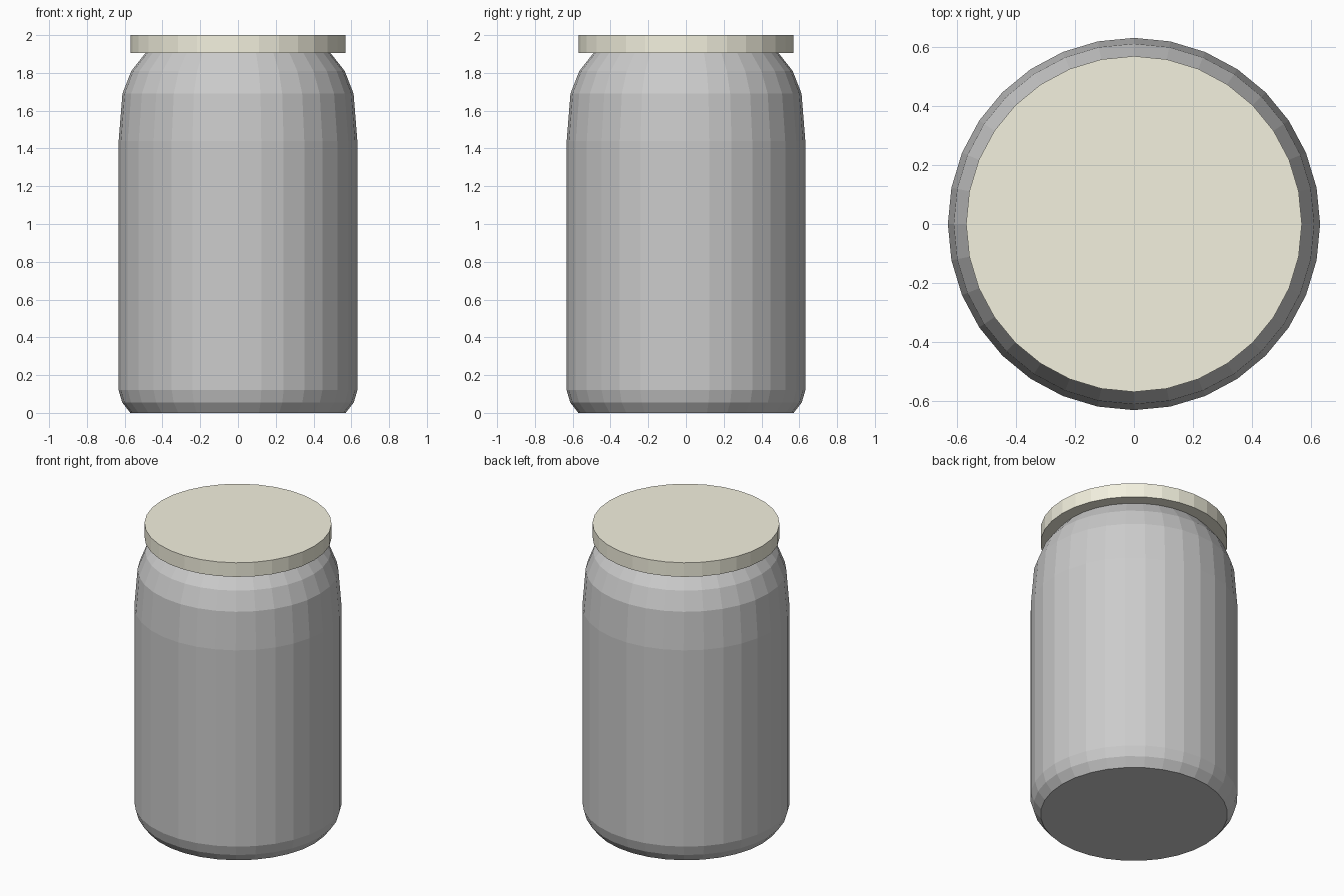
import bpy, bmesh
from math import cos, sin, tau

if "Cube" in bpy.data.objects:
    bpy.data.objects.remove(bpy.data.objects["Cube"])

SIDES = 32


def lathe(name, profile, color=None):
    """Closed flat-shaded solid of revolution from (radius, height) points."""
    bm = bmesh.new()
    rings = [[bm.verts.new((r * cos(tau * i / SIDES), r * sin(tau * i / SIDES), z))
              for i in range(SIDES)] for r, z in profile]
    for low, high in zip(rings, rings[1:]):
        for i in range(SIDES):
            j = (i + 1) % SIDES
            bm.faces.new((low[i], low[j], high[j], high[i]))
    bm.faces.new(rings[0][::-1])
    bm.faces.new(rings[-1])
    mesh = bpy.data.meshes.new(name)
    bm.to_mesh(mesh)
    bm.free()
    obj = bpy.data.objects.new(name, mesh)
    bpy.context.collection.objects.link(obj)
    if color:
        mat = bpy.data.materials.new(name + "_paint")
        mat.diffuse_color = color
        mat.use_nodes = True
        mat.node_tree.nodes["Principled BSDF"].inputs["Base Color"].default_value = mat.diffuse_color
        mesh.materials.append(mat)
    return obj


# Jar body with chamfered base and rounded shoulder
lathe("jar_body", [(0.57, 0), (0.613, 0.055), (0.632, 0.12), (0.632, 1.44),
                   (0.612, 1.69), (0.565, 1.81), (0.49, 1.905)])

# Flat cream lid
lathe("lid", [(0.57, 1.905), (0.57, 2.0)], (0.90, 0.88, 0.74, 1))
